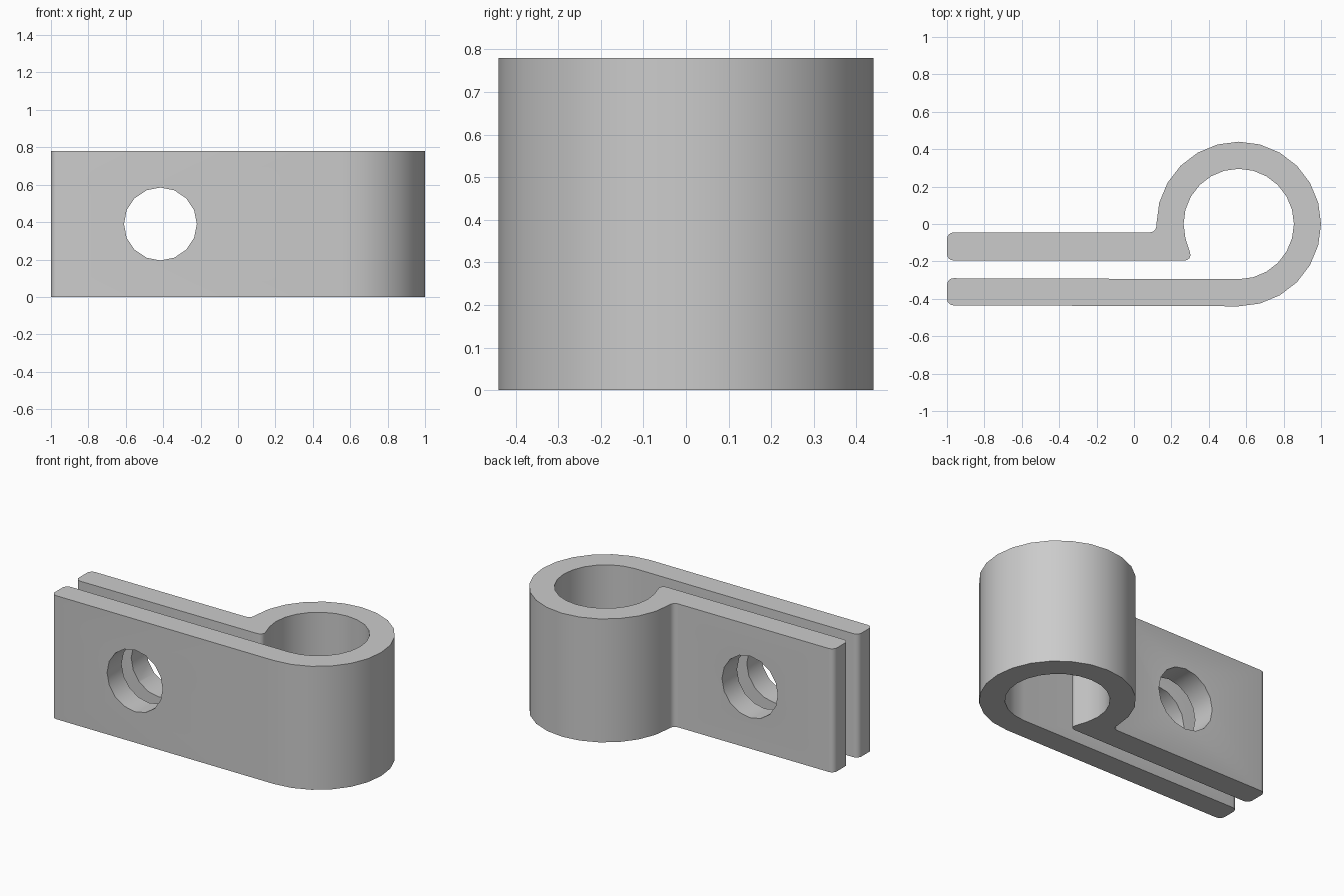
import bpy, bmesh
from math import radians, cos, sin, pi
from mathutils import Vector

cube = bpy.data.objects.get("Cube")
if cube:
    bpy.data.objects.remove(cube, do_unlink=True)

HEIGHT = 0.78
CENTRE_X = 0.56
R_OUT, R_IN = 0.44, 0.295
LOW_OUT, LOW_IN = -0.435, -0.29      # front strap faces
UP_IN, UP_OUT = -0.195, -0.045       # back strap faces
ROUND = 0.035

grey = bpy.data.materials.new("plain grey")
grey.use_nodes = True
colour = (0.6, 0.6, 0.6, 1)
grey.diffuse_color = colour
grey.node_tree.nodes["Principled BSDF"].inputs["Base Color"].default_value = colour


def arc(cx, cy, r, start, end, steps):
    """Points along an arc, angles in degrees."""
    angles = [radians(start + (end - start) * i / steps) for i in range(steps + 1)]
    return [(cx + r * cos(a), cy + r * sin(a)) for a in angles]


def strap_end(low, high):
    """Rounded free end, listed from the high edge to the low edge."""
    x = -1 + ROUND
    return (arc(x, high - ROUND, ROUND, 90, 180, 4)
            + arc(x, low + ROUND, ROUND, 180, 270, 4))


# Clip outline, counter-clockwise: outer loop, back strap, lip, inner loop, front strap
outline = arc(CENTRE_X, 0, R_OUT, -90, 180, 18)
outline += arc(0.085, -0.01, ROUND, 0, -90, 4)
outline += strap_end(UP_IN, UP_OUT)
outline += arc(0.272, UP_IN + 0.03, 0.03, -90, 20, 4)
outline += arc(CENTRE_X, 0, R_IN, 195, -90, 19)
outline += strap_end(LOW_OUT, LOW_IN)

bm = bmesh.new()
base = bm.faces.new([bm.verts.new((x, y, 0)) for x, y in outline])
top = bmesh.ops.extrude_face_region(bm, geom=[base])["geom"]
bmesh.ops.translate(bm, vec=Vector((0, 0, HEIGHT)),
                    verts=[v for v in top if isinstance(v, bmesh.types.BMVert)])
bmesh.ops.recalc_face_normals(bm, faces=bm.faces)
mesh = bpy.data.meshes.new("cable_clip")
bm.to_mesh(mesh)
bm.free()
clip = bpy.data.objects.new("cable_clip", mesh)
bpy.context.collection.objects.link(clip)
mesh.materials.append(grey)

# Bolt hole through both straps
bpy.ops.mesh.primitive_cylinder_add(vertices=16, radius=0.195, depth=1,
                                    location=(-0.415, -0.24, HEIGHT / 2),
                                    rotation=(pi / 2, 0, 0))
cutter = bpy.context.object
cutter.name = "hole_cutter"
cutter.hide_render = True
cutter.data.materials.append(grey)
hole = clip.modifiers.new("bolt_hole", "BOOLEAN")
hole.operation = "DIFFERENCE"
hole.solver = "EXACT"
hole.object = cutter

bpy.ops.object.select_all(action="DESELECT")
clip.select_set(True)
bpy.context.view_layer.objects.active = clip
bpy.ops.object.modifier_apply(modifier=hole.name)
bpy.data.objects.remove(cutter, do_unlink=True)
bpy.ops.object.shade_smooth_by_angle(angle=radians(30))
